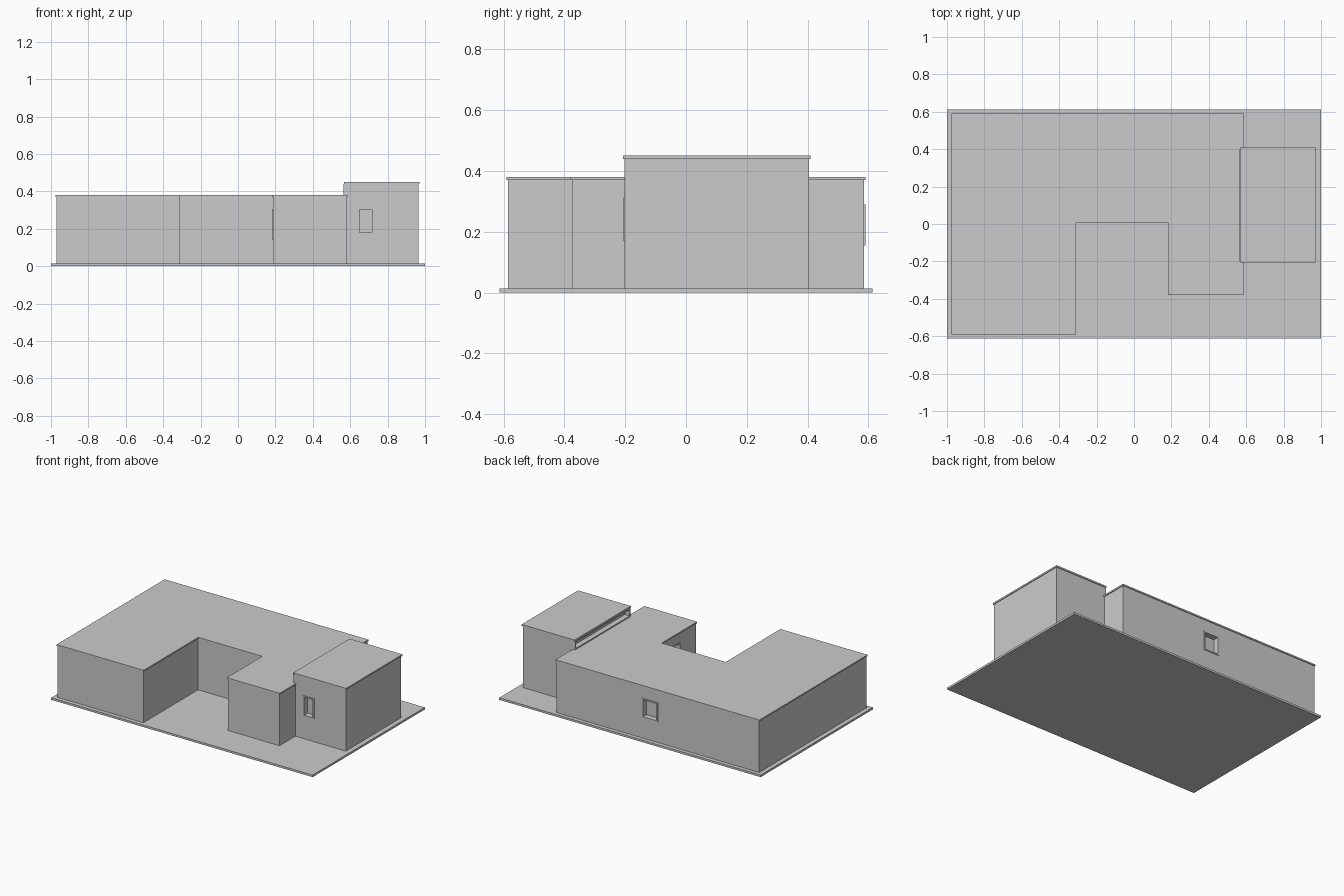
import bpy, bmesh

if "Cube" in bpy.data.objects:
    bpy.data.objects.remove(bpy.data.objects["Cube"])

grey = bpy.data.materials.new("light_grey")
grey.diffuse_color = (0.6, 0.6, 0.6, 1)
grey.use_nodes = True
grey.node_tree.nodes["Principled BSDF"].inputs["Base Color"].default_value = grey.diffuse_color


def finish(name, bm):
    bmesh.ops.recalc_face_normals(bm, faces=bm.faces)
    mesh = bpy.data.meshes.new(name)
    bm.to_mesh(mesh)
    bm.free()
    mesh.materials.append(grey)
    obj = bpy.data.objects.new(name, mesh)
    bpy.context.collection.objects.link(obj)
    return obj


def prism(name, outline, z0, z1):
    """Extrude a plan outline from z0 up to z1."""
    bm = bmesh.new()
    face = bm.faces.new([bm.verts.new((x, y, z0)) for x, y in outline])
    top = bmesh.ops.extrude_face_region(bm, geom=[face])["geom"]
    bmesh.ops.translate(bm, vec=(0, 0, z1 - z0),
                        verts=[v for v in top if isinstance(v, bmesh.types.BMVert)])
    return finish(name, bm)


def add_box(bm, lo, hi):
    verts = bmesh.ops.create_cube(bm, size=1)["verts"]
    for v in verts:
        v.co = [hi[i] if v.co[i] > 0 else lo[i] for i in range(3)]


def rect(x0, x1, y0, y1):
    return [(x0, y0), (x1, y0), (x1, y1), (x0, y1)]


def window(name, wall, axis, face, sign, a0, a1, z0, z1, rim=0.009, depth=0.035, out=0.004):
    """Recess a pane into a wall and surround it with a raised frame."""
    def box(bm, u0, u1, w0, w1, d0, d1):
        p, q = sorted((face + sign * d0, face + sign * d1))
        if axis == "x":
            add_box(bm, (p, u0, w0), (q, u1, w1))
        else:
            add_box(bm, (u0, p, w0), (u1, q, w1))

    bm = bmesh.new()
    box(bm, a0 + rim, a1 - rim, z0 + rim, z1 - rim, -depth, 0.02)
    cutter = finish(name + "_cutter", bm)
    cutter.hide_render = True
    cutter.hide_viewport = True
    mod = wall.modifiers.new(name, "BOOLEAN")
    mod.operation = "DIFFERENCE"
    mod.solver = "EXACT"
    mod.object = cutter

    bm = bmesh.new()
    box(bm, a0, a0 + rim, z0, z1, -0.004, out)
    box(bm, a1 - rim, a1, z0, z1, -0.004, out)
    box(bm, a0 + rim, a1 - rim, z0, z0 + rim, -0.004, out)
    box(bm, a0 + rim, a1 - rim, z1 - rim, z1, -0.004, out)
    finish(name + "_frame", bm)


def main_plan(o):
    """U-shaped plan, grown outward by o."""
    return [(-0.97 - o, -0.585 - o), (-0.314 + o, -0.585 - o), (-0.314 + o, 0.012 - o),
            (0.186 - o, 0.012 - o), (0.186 - o, -0.375 - o), (0.58 + o, -0.375 - o),
            (0.58 + o, 0.586 + o), (-0.97 - o, 0.586 + o)]


# Ground slab
prism("base_slab", rect(-1, 1, -0.613, 0.613), 0, 0.014)

# Low U-shaped wing with thin overhanging roof
low_walls = prism("low_walls", main_plan(0), 0.012, 0.371)
prism("low_roof", main_plan(0.005), 0.37, 0.38)

# Tall block with its own roof
tall_walls = prism("tall_walls", rect(0.572, 0.966, -0.202, 0.404), 0.012, 0.441)
prism("tall_roof", rect(0.567, 0.971, -0.207, 0.409), 0.44, 0.451)

# Windows: front, back, courtyard and the long clerestory strip
window("front_window", tall_walls, "y", -0.202, -1, 0.64, 0.725, 0.17, 0.312)
window("back_window", low_walls, "y", 0.586, 1, -0.195, -0.075, 0.155, 0.29)
window("courtyard_window", low_walls, "x", 0.186, -1, -0.205, -0.075, 0.14, 0.307)
window("clerestory_window", tall_walls, "x", 0.572, -1, -0.2, 0.402, 0.381, 0.44,
       rim=0.008, depth=0.03, out=0.007)
